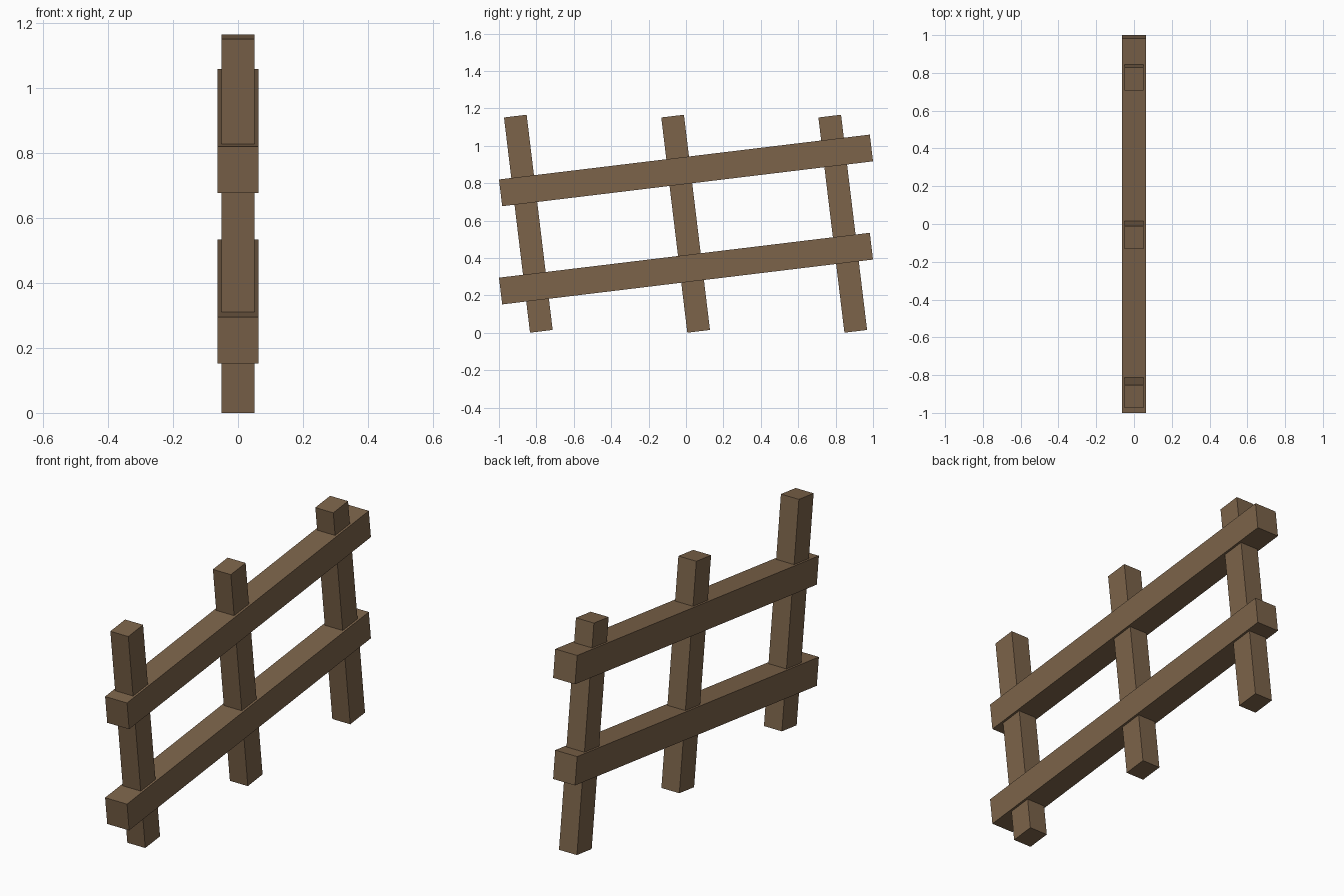
import bpy
import math

if "Cube" in bpy.data.objects:
    bpy.data.objects.remove(bpy.data.objects["Cube"])

TILT = math.radians(6.9)  # whole fence leans uphill along y

wood = bpy.data.materials.new("brown wood")
wood.diffuse_color = (0.20, 0.125, 0.068, 1)
wood.use_nodes = True
wood.node_tree.nodes["Principled BSDF"].inputs["Base Color"].default_value = wood.diffuse_color


def beam(name, y, z, size):
    """Square-cut timber, tilted about x."""
    bpy.ops.mesh.primitive_cube_add(size=1, location=(0, y, z), rotation=(TILT, 0, 0))
    ob = bpy.context.object
    ob.name = name
    ob.scale = size
    ob.data.materials.append(wood)


# Three upright posts
for name, y in (("front_post", -0.843), ("middle_post", -0.002), ("back_post", 0.838)):
    beam(name, y, 0.583, (0.103, 0.122, 1.159))

# Two long rails, slightly wider than the posts
for name, z in (("lower_rail", 0.343), ("upper_rail", 0.868)):
    beam(name, 0, z, (0.126, 1.997, 0.144))
